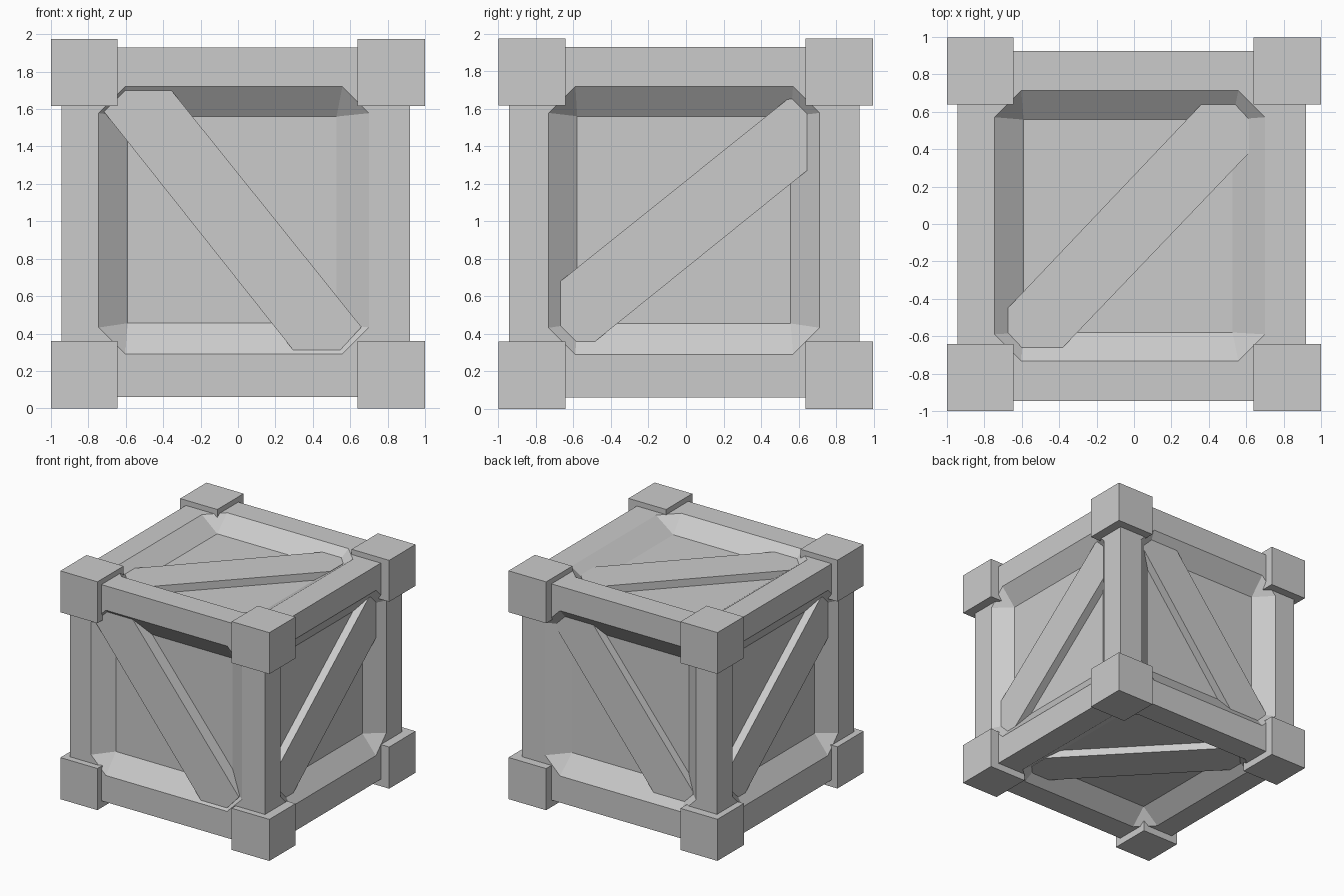
import bpy, bmesh
from itertools import product
from mathutils import Vector

if "Cube" in bpy.data.objects:
    bpy.data.objects.remove(bpy.data.objects["Cube"])

# (low, high) limits along x, y, z
OUTER = [(-0.945, 0.92), (-0.945, 0.925), (0.06, 1.93)]
RIM = [(-0.745, 0.70), (-0.732, 0.713), (0.29, 1.72)]
PANEL = [(-0.59, 0.527), (-0.58, 0.558), (0.455, 1.56)]
DEPTH = 0.12   # recess depth of the panels
CUT = 0.142    # corner cut of the recess rim


def finish(name, bm):
    bmesh.ops.remove_doubles(bm, verts=bm.verts, dist=1e-4)
    bmesh.ops.recalc_face_normals(bm, faces=bm.faces)
    me = bpy.data.meshes.new(name)
    bm.to_mesh(me)
    bm.free()
    ob = bpy.data.objects.new(name, me)
    bpy.context.collection.objects.link(ob)
    return ob


def place(axis, side, u, v, depth):
    """Point on one crate side: u, v in the side's plane, depth inwards."""
    w = OUTER[axis][side] + (depth if side == 0 else -depth)
    p = [u, v]
    p.insert(axis, w)
    return Vector(p)


def rect(limits, axis):
    (u0, u1), (v0, v1) = [limits[i] for i in range(3) if i != axis]
    return [(u0, v0), (u1, v0), (u1, v1), (u0, v1)]


# Frame: beams with sloped inner sides around six recessed panels
bm = bmesh.new()
for axis, side in product(range(3), (0, 1)):
    def ring(pts, depth):
        return [bm.verts.new(place(axis, side, u, v, depth)) for u, v in pts]
    octagon = []
    corners = [Vector(p) for p in rect(RIM, axis)]
    for i, c in enumerate(corners):
        for n in (corners[i - 1], corners[(i + 1) % 4]):
            octagon.append(c + (n - c).normalized() * CUT)
    out, mid = ring(rect(OUTER, axis), 0), ring(octagon, 0)
    inn = ring(rect(PANEL, axis), DEPTH)
    for i in range(4):
        j = (i + 1) % 4
        for edge in (out, inn):
            bm.faces.new((edge[i], edge[j], mid[2 * j], mid[2 * i + 1]))
            bm.faces.new((edge[i], mid[2 * i], mid[2 * i + 1]))
    bm.faces.new(inn)
finish("crate_frame", bm)

# Corner blocks
CORNER = [((-1, -0.645), (0.64, 1)), ((-1, -0.642), (0.638, 0.998)),
          ((0, 0.36), (1.617, 1.975))]
for n, limits in enumerate(product(*CORNER)):
    bm = bmesh.new()
    bmesh.ops.create_cube(bm, size=1)
    for v in bm.verts:
        v.co = [lo + (c + 0.5) * (hi - lo) for c, (lo, hi) in zip(v.co, limits)]
    finish(f"corner_block_{n + 1}", bm)


# Diagonal planks
def plank(name, axis, side, outline, depth):
    bm = bmesh.new()
    top = [bm.verts.new(place(axis, side, u, v, depth)) for u, v in outline]
    base = [bm.verts.new(place(axis, side, u, v, DEPTH + 0.01)) for u, v in outline]
    bm.faces.new(top)
    bm.faces.new(base)
    for i in range(len(top)):
        bm.faces.new((top[i - 1], top[i], base[i], base[i - 1]))
    finish(name, bm)


front = [(-0.72, 1.59), (-0.61, 1.705), (-0.36, 1.705),
         (0.66, 0.435), (0.54, 0.305), (0.30, 0.305)]
right = [(-0.67, 0.68), (0.54, 1.65), (0.60, 1.655), (0.645, 1.59),
         (0.645, 1.27), (-0.49, 0.355), (-0.60, 0.355), (-0.67, 0.43)]
upper = [(-0.675, -0.45), (0.36, 0.64), (0.54, 0.64), (0.615, 0.56),
         (0.615, 0.38), (-0.38, -0.66), (-0.60, -0.66), (-0.675, -0.58)]
plank("front_plank", 1, 0, front, 0.015)
plank("back_plank", 1, 1, [(-0.045 - x, z) for x, z in front], 0.05)
plank("right_plank", 0, 1, right, 0.05)
plank("left_plank", 0, 0, [(-0.02 - y, z) for y, z in right], 0.05)
plank("top_plank", 2, 1, upper, 0.055)
plank("bottom_plank", 2, 0, [(x, -0.02 - y) for x, y in upper], 0.055)
